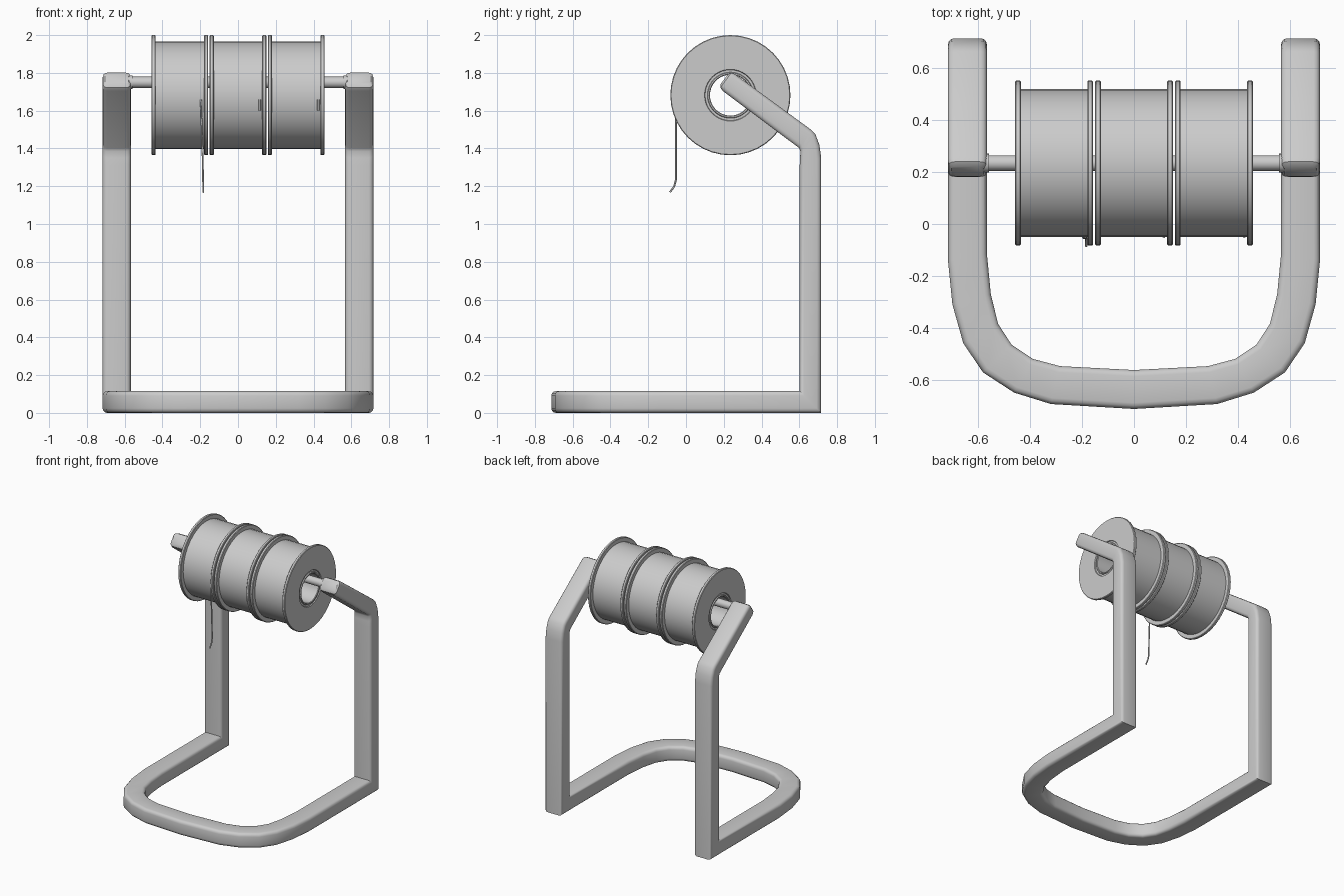
import bpy, bmesh
from math import cos, sin, pi
from mathutils import Vector as V

if "Cube" in bpy.data.objects:
    bpy.data.objects.remove(bpy.data.objects["Cube"])


def finish(bm, name, angle=0.6):
    bmesh.ops.recalc_face_normals(bm, faces=bm.faces)
    me = bpy.data.meshes.new(name)
    bm.to_mesh(me)
    bm.free()
    ob = bpy.data.objects.new(name, me)
    bpy.context.collection.objects.link(ob)
    bpy.ops.object.select_all(action='DESELECT')
    ob.select_set(True)
    bpy.context.view_layer.objects.active = ob
    bpy.ops.object.shade_smooth_by_angle(angle=angle)
    return ob


def bridge(bm, rings, closed=False, caps=True):
    vs = [[bm.verts.new(p) for p in r] for r in rings]
    n = len(vs[0])
    pairs = list(zip(vs, vs[1:])) + ([(vs[-1], vs[0])] if closed else [])
    for a, b in pairs:
        for i in range(n):
            j = (i + 1) % n
            bm.faces.new((a[i], a[j], b[j], b[i]))
    if caps and not closed:
        bm.faces.new(vs[0])
        bm.faces.new(vs[-1])


def lathe_x(name, profile, cx, cy, cz, sides=32, closed=False):
    """Revolve (x, radius) points round an axis parallel to x."""
    bm = bmesh.new()
    bridge(bm, [[(cx + x, cy + r * cos(2 * pi * k / sides), cz + r * sin(2 * pi * k / sides))
                 for k in range(sides)] for x, r in profile], closed)
    return finish(bm, name)


# Stand: rounded-rectangle bar swept through arm, upright and curved base
HX, HW, T, RAD = 0.642, 0.075, 0.115, 0.024


def section(c, a, b):
    ra, rb = RAD / HW, RAD / (T / 2)
    pts = []
    for q, (sa, sb) in enumerate(((1, 1), (-1, 1), (-1, -1), (1, -1))):
        for s in range(4):
            t = pi / 2 * (q + s / 3)
            pts.append(c + a * (sa * (1 - ra) + ra * cos(t)) + b * (sb * (1 - rb) + rb * sin(t)))
    return pts


# side profile stations: outer (y, z), inner (y, z), width factor
side = [((0.222, 1.793), (0.184, 1.742), 0.82),
        ((0.240, 1.801), (0.182, 1.722), 0.96),
        ((0.260, 1.793), (0.195, 1.704), 1),
        ((0.665, 1.497), (0.598, 1.403), 1),
        ((0.685, 1.475), (0.606, 1.385), 1),
        ((0.706, 1.420), (0.604, 1.350), 1),
        ((0.716, 1.350), (0.602, 1.310), 1),
        ((0.716, 0.0), (0.602, T), 1)]
# base stations in plan: outer (x, y), inner (x, y)
plan = [((0.717, -0.14), (0.567, -0.115)), ((0.700, -0.31), (0.552, -0.27)),
        ((0.658, -0.46), (0.524, -0.385)), ((0.582, -0.572), (0.472, -0.465)),
        ((0.462, -0.650), (0.390, -0.52)), ((0.320, -0.694), (0.285, -0.548))]
stations = []
for o, i, w in side:
    o, i = V((HX, *o)), V((HX, *i))
    stations.append(((o + i) / 2, V((HW * w, 0, 0)), (i - o) / 2))
for o, i in plan:
    o, i = V((*o, T / 2)), V((*i, T / 2))
    stations.append(((o + i) / 2, (o - i) / 2, V((0, 0, T / 2))))
half = [section(*s) for s in stations]
front = section(V((0, -0.638, T / 2)), V((0, -HW, 0)), V((0, 0, T / 2)))
mirrored = [[V((-p.x, p.y, p.z)) for p in r] for r in reversed(half)]
bm = bmesh.new()
bridge(bm, half + [front] + mirrored)
finish(bm, "stand_frame")

# Axle rod with end collars
AY, AZ = 0.235, 1.75
lathe_x("axle_rod", [(-0.6, 0.03), (0.6, 0.03)], 0, AY, AZ, 20)
for s, n in ((-1, "left"), (1, "right")):
    lathe_x("axle_collar_" + n, [(-0.012, 0.036), (0.012, 0.036)], s * 0.57, AY, AZ, 20)

# Three spools: drum, two rimmed flanges and a hollow hub
SY, SZ, R = 0.235, 1.682, 0.318
right = [(0.128, 0.285), (0.128, R - 0.004), (0.132, R), (0.146, R), (0.150, R - 0.004),
         (0.150, 0.137), (0.143, 0.134), (0.143, 0.122), (0.150, 0.119), (0.150, 0.112), (0.146, 0.108)]
profile = right + [(-x, r) for x, r in reversed(right)]
for k, n in enumerate(("left", "middle", "right")):
    lathe_x("spool_" + n, profile, (k - 1) * 0.308, SY, SZ, 40, True)


# Loose wire and the short wire ends on the other spools
def wire(name, pts, r=0.005):
    cu = bpy.data.curves.new(name, 'CURVE')
    cu.dimensions = '3D'
    cu.bevel_depth, cu.bevel_resolution, cu.use_fill_caps = r, 1, True
    sp = cu.splines.new('POLY')
    sp.points.add(len(pts) - 1)
    for p, co in zip(sp.points, pts):
        p.co = (*co, 1)
    ob = bpy.data.objects.new(name, cu)
    bpy.context.collection.objects.link(ob)


wire("hanging_wire", [(-0.196, -0.048, 1.66), (-0.194, -0.053, 1.56), (-0.188, -0.053, 1.40),
                      (-0.185, -0.053, 1.235), (-0.184, -0.062, 1.20), (-0.184, -0.085, 1.168)])
for x, n in ((0.115, "middle"), (0.425, "right")):
    wire("wire_end_" + n, [(x, -0.049, 1.66), (x, -0.048, 1.60)], 0.006)
